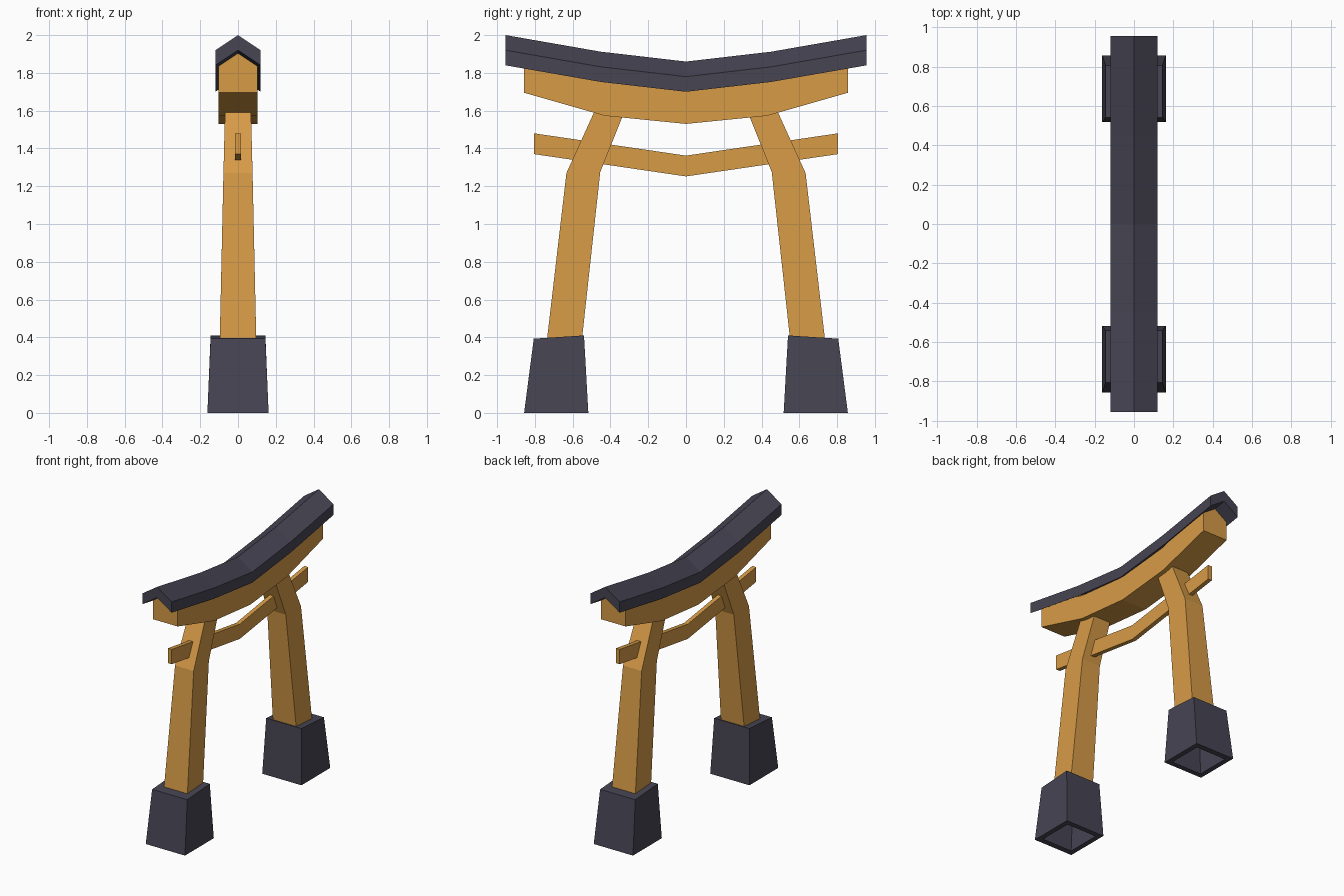
import bpy, bmesh

if "Cube" in bpy.data.objects:
    bpy.data.objects.remove(bpy.data.objects["Cube"])

def material(name, rgb):
    m = bpy.data.materials.new(name)
    m.diffuse_color = (*rgb, 1)
    m.use_nodes = True
    m.node_tree.nodes["Principled BSDF"].inputs["Base Color"].default_value = m.diffuse_color
    return m

WOOD = material("golden wood", (0.68, 0.328, 0.062))
SLATE = material("dark slate", (0.062, 0.058, 0.085))

def loft(name, rings, mat):
    """Skin a list of matching closed rings and cap both ends."""
    bm = bmesh.new()
    vs = [[bm.verts.new(p) for p in r] for r in rings]
    n = len(rings[0])
    for a, b in zip(vs, vs[1:]):
        for i in range(n):
            j = (i + 1) % n
            bm.faces.new((a[i], a[j], b[j], b[i]))
    bm.faces.new(vs[0][::-1])
    bm.faces.new(vs[-1])
    bmesh.ops.recalc_face_normals(bm, faces=bm.faces)
    me = bpy.data.meshes.new(name)
    bm.to_mesh(me)
    bm.free()
    me.materials.append(mat)
    ob = bpy.data.objects.new(name, me)
    bpy.context.collection.objects.link(ob)
    return ob

def sweep(name, section, path, mat):
    """Shift an x-z section along (y, z) stations, keeping cuts vertical."""
    return loft(name, [[(x, y, z + dz) for x, z in section] for y, dz in path], mat)

def mirrored(half):
    return [(-y, z) for y, z in half[:0:-1]] + half

# Roof: a chevron section along an upswept line
sweep("roof", [(0, 0), (0.12, -0.08), (0.12, -0.16), (0, -0.08), (-0.12, -0.16), (-0.12, -0.08)],
      mirrored([(0, 1.86), (0.45, 1.912), (0.955, 2.0)]), SLATE)

# Main beam under the roof, gabled on top
sweep("main_beam", [(-0.102, 0), (0.102, 0), (0.102, 0.18), (0, 0.245), (-0.102, 0.18)],
      mirrored([(0, 1.53), (0.43, 1.573), (0.858, 1.695)]), WOOD)

# Thin V-shaped tie bar through the pillars
sweep("tie_bar", [(-0.016, 0), (0.016, 0), (0.016, 0.11), (-0.016, 0.11)],
      mirrored([(0, 1.252), (0.805, 1.37)]), WOOD)

def ring(s, hw, inner, outer):
    (yi, zi), (yo, zo) = inner, outer
    return [(-hw, s * yi, zi), (hw, s * yi, zi), (hw, s * yo, zo), (-hw, s * yo, zo)]

for s, side in ((1, "back"), (-1, "front")):
    # Bent tapering pillar
    loft(side + "_pillar", [
        ring(s, 0.097, (0.553, 0.37), (0.738, 0.37)),
        ring(s, 0.077, (0.454, 1.275), (0.633, 1.27)),
        ring(s, 0.068, (0.316, 1.62), (0.474, 1.62))], WOOD)
    # Footing block, hollow underneath
    loft(side + "_footing", [
        ring(s, 0.10, (0.575, 0.36), (0.765, 0.36)),
        ring(s, 0.125, (0.555, 0), (0.815, 0)),
        ring(s, 0.162, (0.517, 0), (0.857, 0)),
        ring(s, 0.145, (0.54, 0.41), (0.806, 0.393))], SLATE)
